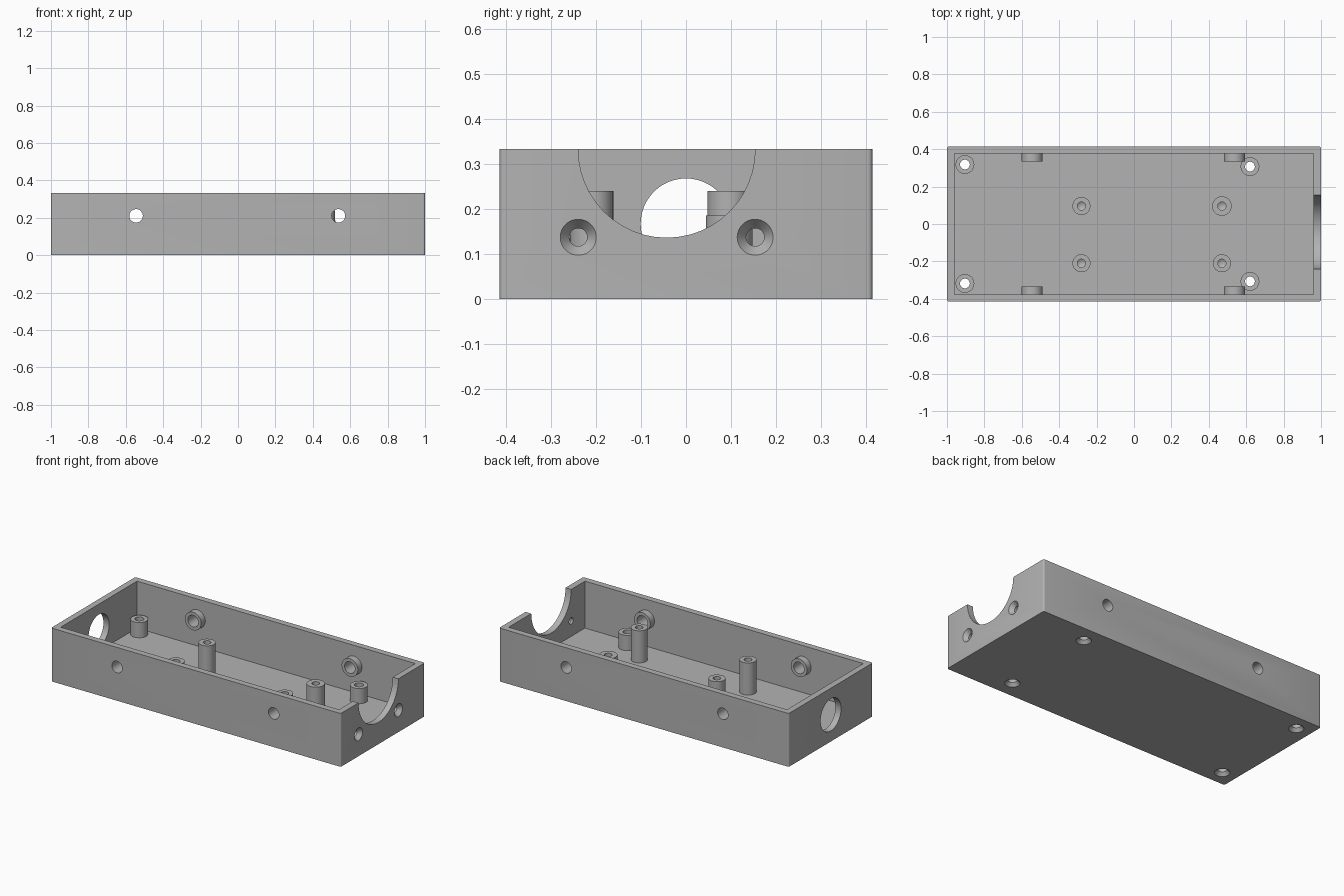
import bpy, bmesh, math
from mathutils import Matrix, Vector

if "Cube" in bpy.data.objects:
    bpy.data.objects.remove(bpy.data.objects["Cube"], do_unlink=True)

LENGTH, WIDTH, HEIGHT = 2.0, 0.83, 0.333
WALL, FLOOR = 0.039, 0.04
SEGMENTS = 48

grey = bpy.data.materials.new("plain grey")
grey.use_nodes = True
colour = (0.45, 0.45, 0.45, 1)
grey.diffuse_color = colour
grey.node_tree.nodes["Principled BSDF"].inputs["Base Color"].default_value = colour


def finish(bm, name):
    bmesh.ops.recalc_face_normals(bm, faces=bm.faces)
    mesh = bpy.data.meshes.new(name)
    bm.to_mesh(mesh)
    bm.free()
    obj = bpy.data.objects.new(name, mesh)
    bpy.context.collection.objects.link(obj)
    mesh.materials.append(grey)
    return obj


def smooth(obj):
    bpy.ops.object.select_all(action="DESELECT")
    obj.select_set(True)
    bpy.context.view_layer.objects.active = obj
    bpy.ops.object.shade_smooth_by_angle(angle=math.radians(30))


def box(bm, x, y, z0, z1):
    place = Matrix.Translation((0, 0, (z0 + z1) / 2)) @ Matrix.Diagonal((x, y, z1 - z0, 1))
    bmesh.ops.create_cube(bm, size=1, matrix=place)


def lathe(bm, profile, origin, axis=(0, 0, 1)):
    """Revolve a closed outline of (radius, distance) points about an axis."""
    turn = Vector((0, 0, 1)).rotation_difference(Vector(axis)).to_matrix().to_4x4()
    place = Matrix.Translation(origin) @ turn
    verts = [bm.verts.new((r, 0, d)) for r, d in profile]
    edges = [bm.edges.new((a, b)) for a, b in zip(verts, verts[1:] + verts[:1])]
    made = bmesh.ops.spin(bm, geom=verts + edges, cent=(0, 0, 0), axis=(0, 0, 1),
                          angle=math.tau, steps=SEGMENTS, use_merge=False)
    new = set(verts) | {v for f in bm.faces for v in f.verts if not f.tag}
    bmesh.ops.remove_doubles(bm, verts=list(new), dist=1e-5)
    axis_edges = [e for e in bm.edges if not e.link_faces]
    bmesh.ops.delete(bm, geom=axis_edges, context="EDGES")
    fresh = [f for f in bm.faces if not f.tag]
    bmesh.ops.transform(bm, matrix=place, verts=list({v for f in fresh for v in f.verts}))
    for f in fresh:
        f.tag = True


def rod(bm, radius, length, origin, axis):
    lathe(bm, [(0, 0), (radius, 0), (radius, length), (0, length)], origin, axis)


def turned_part(name, profile, origin, axis=(0, 0, 1)):
    bm = bmesh.new()
    lathe(bm, profile, origin, axis)
    smooth(finish(bm, name))


def cut(target, cutter):
    mod = target.modifiers.new("cut", "BOOLEAN")
    mod.operation, mod.solver, mod.object = "DIFFERENCE", "EXACT", cutter
    bpy.context.view_layer.objects.active = target
    bpy.ops.object.modifier_apply(modifier=mod.name)
    bpy.data.objects.remove(cutter, do_unlink=True)


# Part positions
corner_posts = [(x, s * y) for x, y in ((-0.904, 0.318), (0.62, 0.307)) for s in (1, -1)]
side_x, side_z = (-0.545, 0.537), 0.21
side_hole = 0.036

# Tray with slightly rounded upright edges
bm = bmesh.new()
box(bm, LENGTH, WIDTH, 0, HEIGHT)
upright = [e for e in bm.edges if abs(e.verts[0].co.z - e.verts[1].co.z) > 0.1]
bmesh.ops.bevel(bm, geom=upright, offset=0.01, segments=4, profile=0.5, affect="EDGES")
tray = finish(bm, "tray")

bm = bmesh.new()
box(bm, LENGTH - 2 * WALL, WIDTH - 2 * WALL, FLOOR, HEIGHT + 0.1)
cut(tray, finish(bm, "cavity_cutter"))

# All openings in the walls and floor
bm = bmesh.new()
rod(bm, 0.197, 0.1, (0.94, -0.043, HEIGHT), (1, 0, 0))        # end scoop
rod(bm, 0.101, 0.1, (-1.04, 0, 0.167), (1, 0, 0))             # round port
for x in side_x:
    for s in (1, -1):
        rod(bm, side_hole, 0.07, (x, s * 0.36, side_z), (0, s, 0))


def countersink(origin, axis, hole, head, depth):
    lathe(bm, [(0, -0.01), (head, -0.01), (head, 0), (hole, depth),
               (hole, 0.06), (0, 0.06)], origin, axis)


for y in (-0.24, 0.154):
    countersink((1, y, 0.137), (-1, 0, 0), 0.02, 0.04, 0.025)
for x, y in corner_posts:
    countersink((x, y, 0), (0, 0, 1), 0.026, 0.043, 0.02)
cut(tray, finish(bm, "hole_cutter"))
smooth(tray)

# Hollow corner posts
for i, (x, y) in enumerate(corner_posts):
    turned_part(f"corner_post_{i + 1}",
                [(0.026, FLOOR), (0.05, FLOOR), (0.05, 0.135), (0.026, 0.135)], (x, y, 0))

# Board standoffs with blind screw holes, one of them shorter
for i, (x, y, r, top) in enumerate(((-0.281, 0.096, 0.048, 0.24), (-0.281, -0.21, 0.048, 0.24),
                                    (0.47, -0.21, 0.048, 0.24), (0.47, 0.096, 0.052, 0.185))):
    turned_part(f"standoff_{i + 1}",
                [(0, FLOOR), (r, FLOOR), (r, top), (0.022, top),
                 (0.022, top - 0.1), (0, top - 0.115)], (x, y, 0))

# Ring bosses inside the long walls
for x in side_x:
    for s, side in ((1, "back"), (-1, "front")):
        turned_part(f"{side}_boss_{'left' if x > 0 else 'right'}",
                    [(side_hole, 0), (0.056, 0), (0.056, 0.041), (side_hole, 0.041)],
                    (x, s * (WIDTH / 2 - WALL), side_z), (0, -s, 0))
